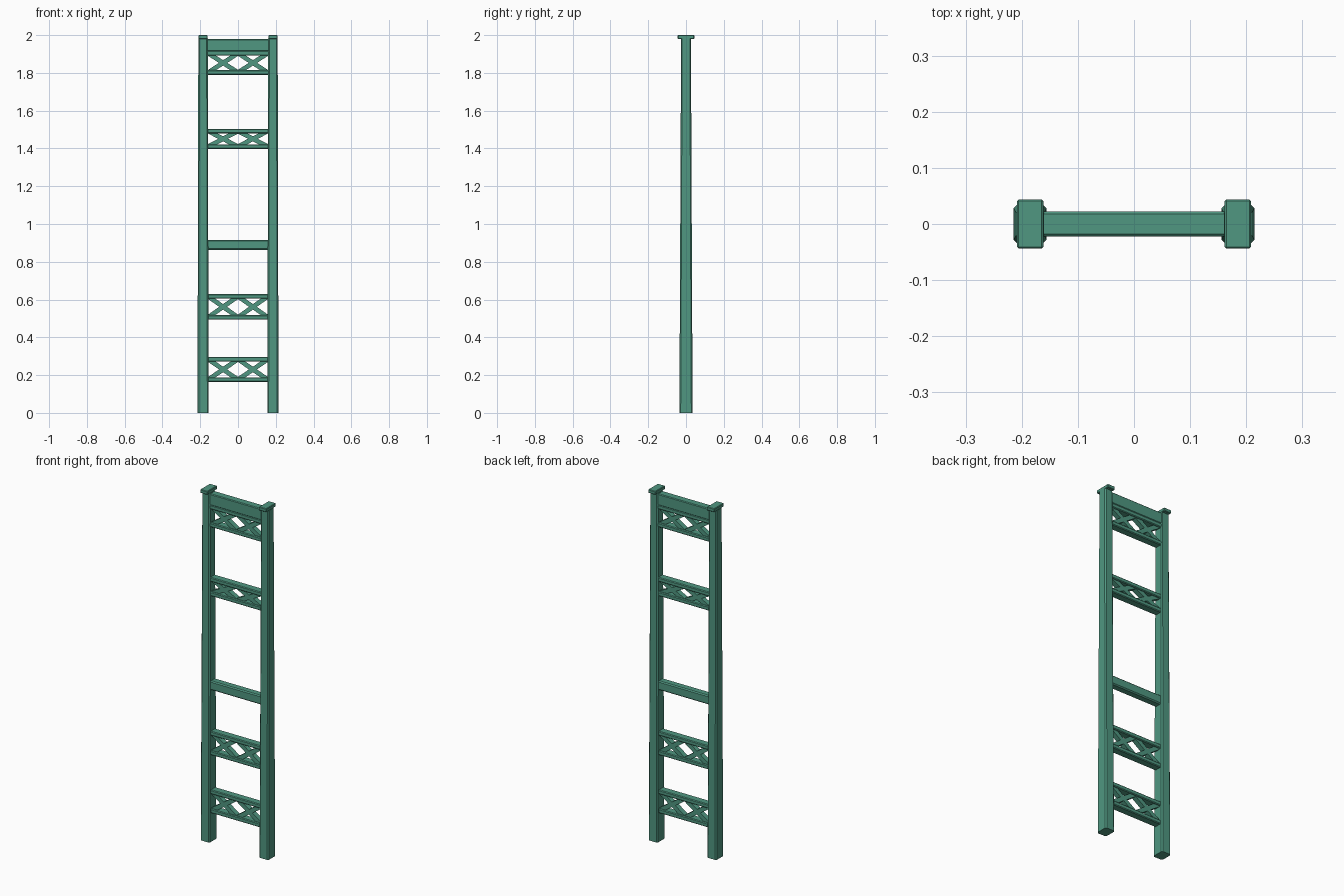
import bpy, bmesh, math

if "Cube" in bpy.data.objects:
    bpy.data.objects.remove(bpy.data.objects["Cube"])

green = bpy.data.materials.new("green_paint")
green.diffuse_color = (0.08, 0.31, 0.22, 1)
green.use_nodes = True
green.node_tree.nodes["Principled BSDF"].inputs["Base Color"].default_value = green.diffuse_color

LEG_X = 0.185      # leg centre line
RAIL_HALF = 0.165  # rails run slightly into the legs
BAY = 0.158        # width of one lattice cross


def finish(name, bm):
    bmesh.ops.recalc_face_normals(bm, faces=bm.faces)
    mesh = bpy.data.meshes.new(name)
    bm.to_mesh(mesh)
    bm.free()
    mesh.materials.append(green)
    obj = bpy.data.objects.new(name, mesh)
    bpy.context.collection.objects.link(obj)
    return obj


def box(name, loc, size, bevel=0.0, angle=0.0):
    bm = bmesh.new()
    bmesh.ops.create_cube(bm, size=1)
    bmesh.ops.scale(bm, vec=size, verts=bm.verts)
    obj = finish(name, bm)
    obj.location = loc
    obj.rotation_euler.y = angle
    if bevel:
        mod = obj.modifiers.new("chamfer", 'BEVEL')
        mod.width, mod.segments = bevel, 1
    return obj


def rail(name, z0, z1, bevel=0.004):
    return box(name, (0, 0, (z0 + z1) / 2), (2 * RAIL_HALF, 0.044, z1 - z0), bevel)


def octagon(hx, hy, c):
    # rectangle with chamfered corners
    return [(hx, hy - c), (hx - c, hy), (c - hx, hy), (-hx, hy - c),
            (-hx, c - hy), (c - hx, -hy), (hx - c, -hy), (hx, c - hy)]


def leg(name, x):
    # tapered chamfered post
    bm = bmesh.new()
    rings = []
    for z, hx, hy, c in ((0, 0.0295, 0.035, 0.007), (1.982, 0.025, 0.026, 0.006)):
        rings.append([bm.verts.new((px, py, z)) for px, py in octagon(hx, hy, c)])
    low, top = rings
    bm.faces.new(low)
    bm.faces.new(top)
    for i in range(8):
        j = (i + 1) % 8
        bm.faces.new((low[i], low[j], top[j], top[i]))
    finish(name, bm).location.x = x


def lattice(name, z0, z1, chord=0.024):
    # two chords with a pair of diagonal crosses between them
    rail(name + "_lower_chord", z0, z0 + chord)
    rail(name + "_upper_chord", z1 - chord, z1)
    rise = z1 - z0 - chord
    length, slope = math.hypot(BAY, rise), math.atan2(rise, BAY)
    for side in (-1, 1):
        for tilt in (-1, 1):
            box(name + "_brace", (side * BAY / 2, 0, (z0 + z1) / 2),
                (length, 0.028, 0.024), angle=tilt * slope)


# Legs and caps
for side, label in ((-1, "left"), (1, "right")):
    leg(label + "_leg", side * LEG_X)
    box(label + "_cap", (side * LEG_X, 0, 1.99), (0.047, 0.088, 0.02), 0.003)

# Solid crossbeams
rail("top_beam", 1.914, 1.979)
rail("middle_beam", 0.863, 0.915, 0.006)

# Lattice crossbeams
for i, (z0, z1) in enumerate(((0.164, 0.296), (0.494, 0.629),
                              (1.398, 1.504), (1.79, 1.916))):
    lattice(f"lattice_{i + 1}", z0, z1)
